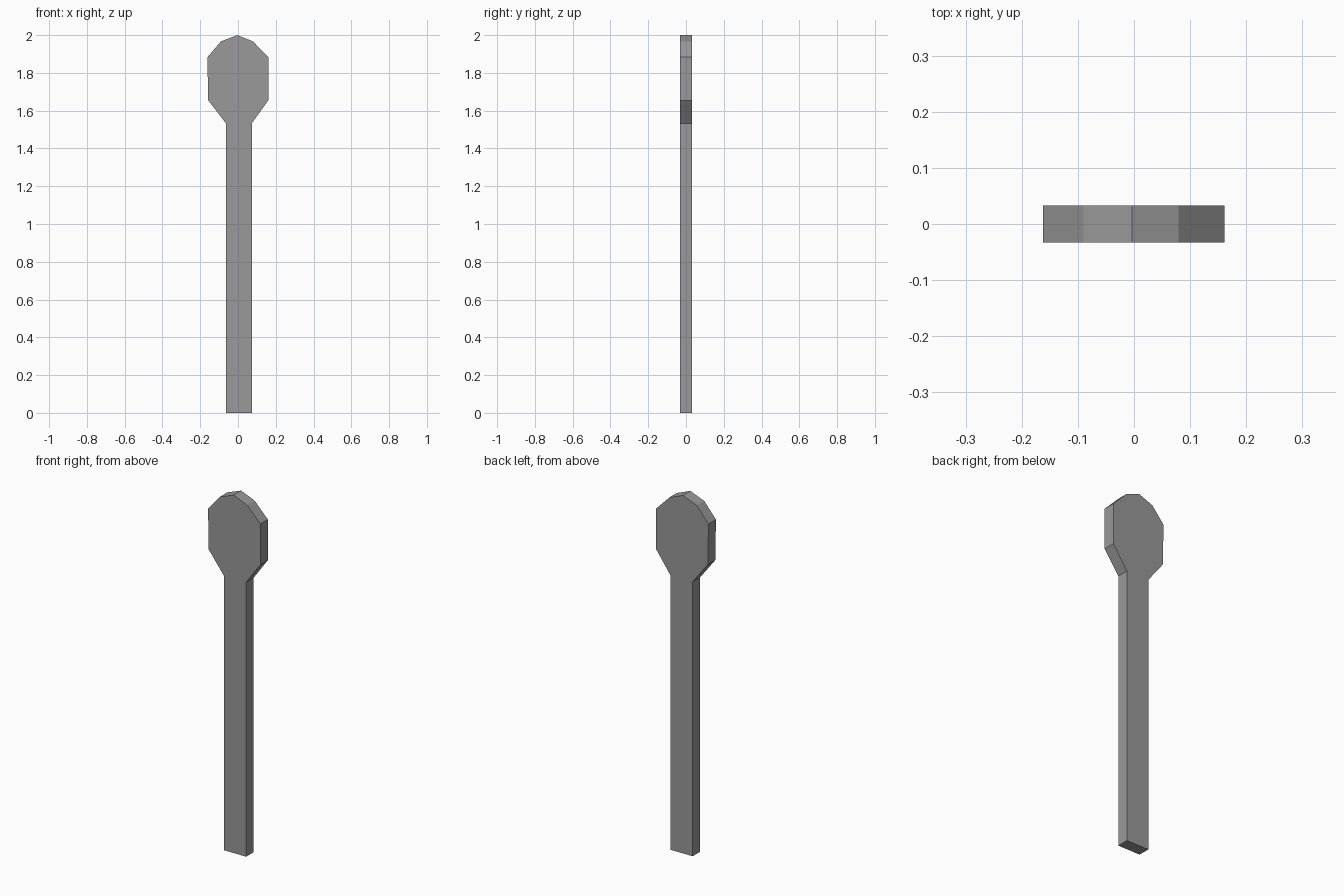
import bpy, bmesh
from mathutils import Vector

if "Cube" in bpy.data.objects:
    bpy.data.objects.remove(bpy.data.objects["Cube"])

THICKNESS = 0.066

# Front outline (x, z), counter-clockwise seen from the front
OUTLINE = [
    (-0.064, 0.0), (0.073, 0.0),        # foot of the handle
    (0.073, 1.533),                     # right neck
    (0.161, 1.655), (0.161, 1.883),     # right side of the head
    (0.079, 1.967), (-0.004, 2.0), (-0.090, 1.967),  # rounded top
    (-0.162, 1.883), (-0.158, 1.655),   # left side of the head
    (-0.064, 1.533),                    # left neck
]


def extruded_plate(name, outline, thickness):
    bm = bmesh.new()
    front = bm.faces.new([bm.verts.new((x, -thickness / 2, z)) for x, z in outline])
    result = bmesh.ops.extrude_face_region(bm, geom=[front], use_keep_orig=True)
    verts = [v for v in result["geom"] if isinstance(v, bmesh.types.BMVert)]
    bmesh.ops.translate(bm, verts=verts, vec=Vector((0, thickness, 0)))
    bmesh.ops.recalc_face_normals(bm, faces=bm.faces)
    mesh = bpy.data.meshes.new(name)
    bm.to_mesh(mesh)
    bm.free()
    obj = bpy.data.objects.new(name, mesh)
    bpy.context.collection.objects.link(obj)
    return obj


# Flat paddle: handle and head in one piece, dark grey
paddle = extruded_plate("paddle", OUTLINE, THICKNESS)
grey = bpy.data.materials.new("dark_grey")
grey.diffuse_color = (0.32, 0.32, 0.32, 1.0)
grey.use_nodes = True
grey.node_tree.nodes["Principled BSDF"].inputs["Base Color"].default_value = grey.diffuse_color
paddle.data.materials.append(grey)
